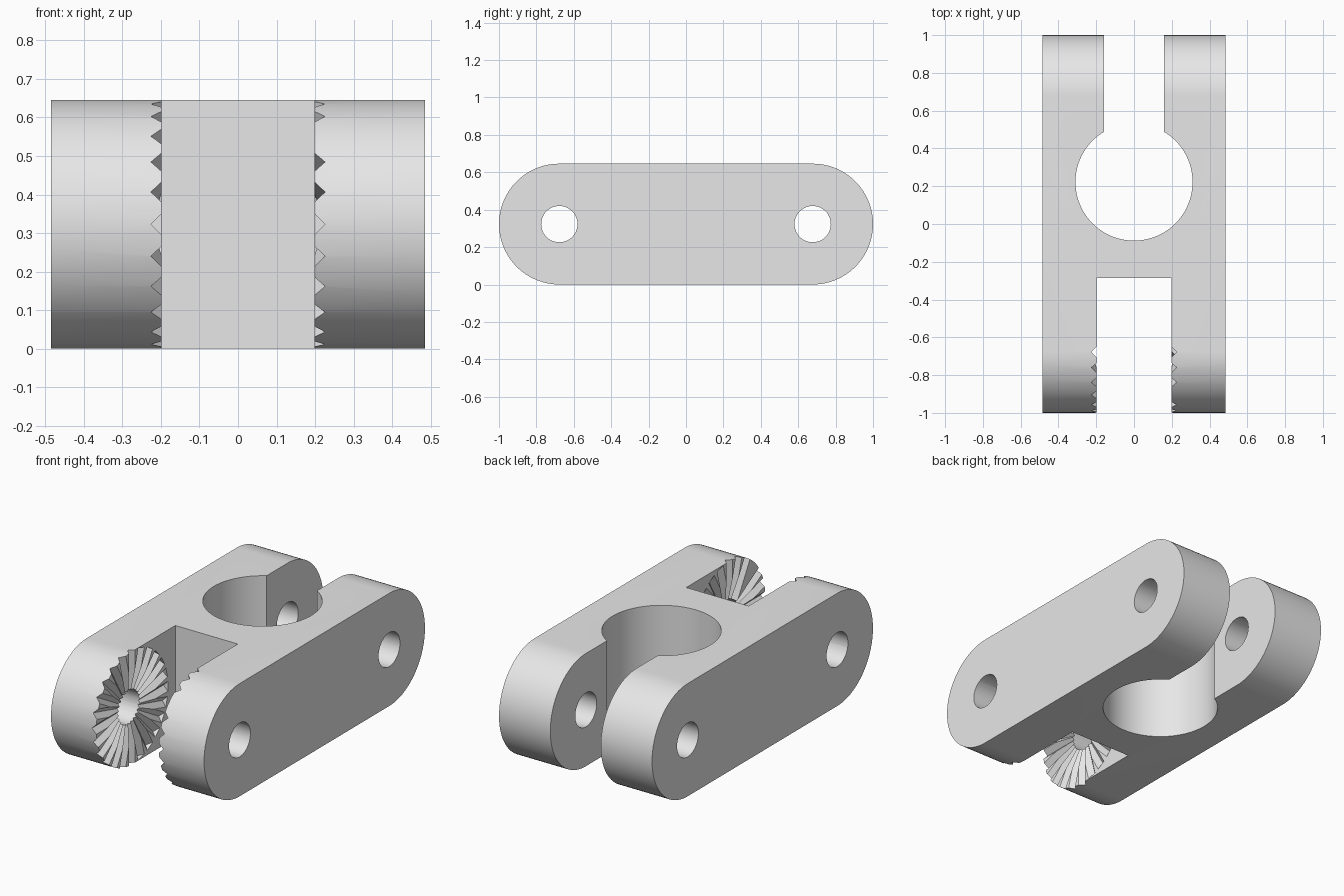
import bpy
import bmesh
from math import pi, sin, cos
from mathutils import Matrix, Vector

if "Cube" in bpy.data.objects:
    bpy.data.objects.remove(bpy.data.objects["Cube"], do_unlink=True)

HALF_W = 0.485           # half width along x
R = 0.323                # end radius, also half the height
PIN_Y = 1 - R            # distance of the pin axes from the centre
WALL = 0.198             # inner wall of the front fork
DEPTH = 0.028            # depth of the serrations
TEETH = 24

grey = bpy.data.materials.new("light_grey")
grey.use_nodes = True
grey.diffuse_color = (0.8, 0.8, 0.8, 1)
grey.node_tree.nodes["Principled BSDF"].inputs["Base Color"].default_value = (0.8, 0.8, 0.8, 1)


def prism(name, points, direction):
    """Closed solid from a planar loop of points swept along a direction."""
    bm = bmesh.new()
    face = bm.faces.new([bm.verts.new(p) for p in points])
    swept = bmesh.ops.extrude_face_region(bm, geom=[face])["geom"]
    moved = [v for v in swept if isinstance(v, bmesh.types.BMVert)]
    bmesh.ops.translate(bm, verts=moved, vec=direction)
    bmesh.ops.recalc_face_normals(bm, faces=bm.faces[:])
    mesh = bpy.data.meshes.new(name)
    bm.to_mesh(mesh)
    bm.free()
    mesh.materials.append(grey)
    obj = bpy.data.objects.new(name, mesh)
    bpy.context.scene.collection.objects.link(obj)
    return obj


def arc(centre, radius, start, sweep, steps):
    """Points (u, v) along an arc, without the closing point of a full circle."""
    count = steps if sweep >= 2 * pi else steps + 1
    angles = [start + sweep * i / steps for i in range(count)]
    return [(centre[0] + radius * cos(a), centre[1] + radius * sin(a)) for a in angles]


def slot(name, half, y0, y1):
    corners = [(-half, y0), (half, y0), (half, y1), (-half, y1)]
    return prism(name, [(x, y, -0.1) for x, y in corners], (0, 0, 1))


def cut(body, cutter):
    """Subtract the cutter from the body and throw the cutter away."""
    mod = body.modifiers.new("cut", "BOOLEAN")
    mod.operation = "DIFFERENCE"
    mod.solver = "EXACT"
    mod.object = cutter
    bpy.context.view_layer.update()
    evaluated = body.evaluated_get(bpy.context.evaluated_depsgraph_get())
    mesh = bpy.data.meshes.new_from_object(evaluated)
    body.modifiers.clear()
    body.data = mesh
    bpy.data.objects.remove(cutter, do_unlink=True)


# Body: a rounded bar swept across the width
outline = arc((PIN_Y, R), R, -pi / 2, pi, 48) + arc((-PIN_Y, R), R, pi / 2, pi, 48)
body = prism("clamp_body", [(-HALF_W, y, z) for y, z in outline], (2 * HALF_W, 0, 0))

# Pin holes through both ends
for y in (-PIN_Y, PIN_Y):
    ring = arc((y, R), 0.097, 0, 2 * pi, 48)
    cut(body, prism("pin_cutter", [(-0.6, u, v) for u, v in ring], (1.2, 0, 0)))

# Tube bore, rear clamping gap and front fork gap
bore = arc((0, 0.222), 0.31, 0, 2 * pi, 96)
cut(body, prism("bore_cutter", [(x, y, -0.1) for x, y in bore], (0, 0, 1)))
cut(body, slot("rear_gap_cutter", 0.16, 0.25, 1.1))
cut(body, slot("front_gap_cutter", WALL, -1.1, -0.285))

# Radial serrations: V grooves across the pin axis on both fork walls
reach = R + 0.002
axis = Vector((0, -PIN_Y, R))
for side in (-1, 1):
    tip = side * (WALL + DEPTH)
    base = side * (WALL - DEPTH)
    for i in range(TEETH // 2):
        turn = Matrix.Rotation(2 * pi * i / TEETH, 3, "X")
        vee = [(tip, -reach, 0), (base, -reach, 2 * DEPTH), (base, -reach, -2 * DEPTH)]
        points = [turn @ Vector(p) + axis for p in vee]
        cut(body, prism("groove_cutter", points, turn @ Vector((0, 2 * reach, 0))))

# Smooth the round surfaces and keep the edges crisp
for other in bpy.context.selected_objects:
    other.select_set(False)
bpy.context.view_layer.objects.active = body
body.select_set(True)
bpy.ops.object.shade_smooth_by_angle(angle=pi / 9)
